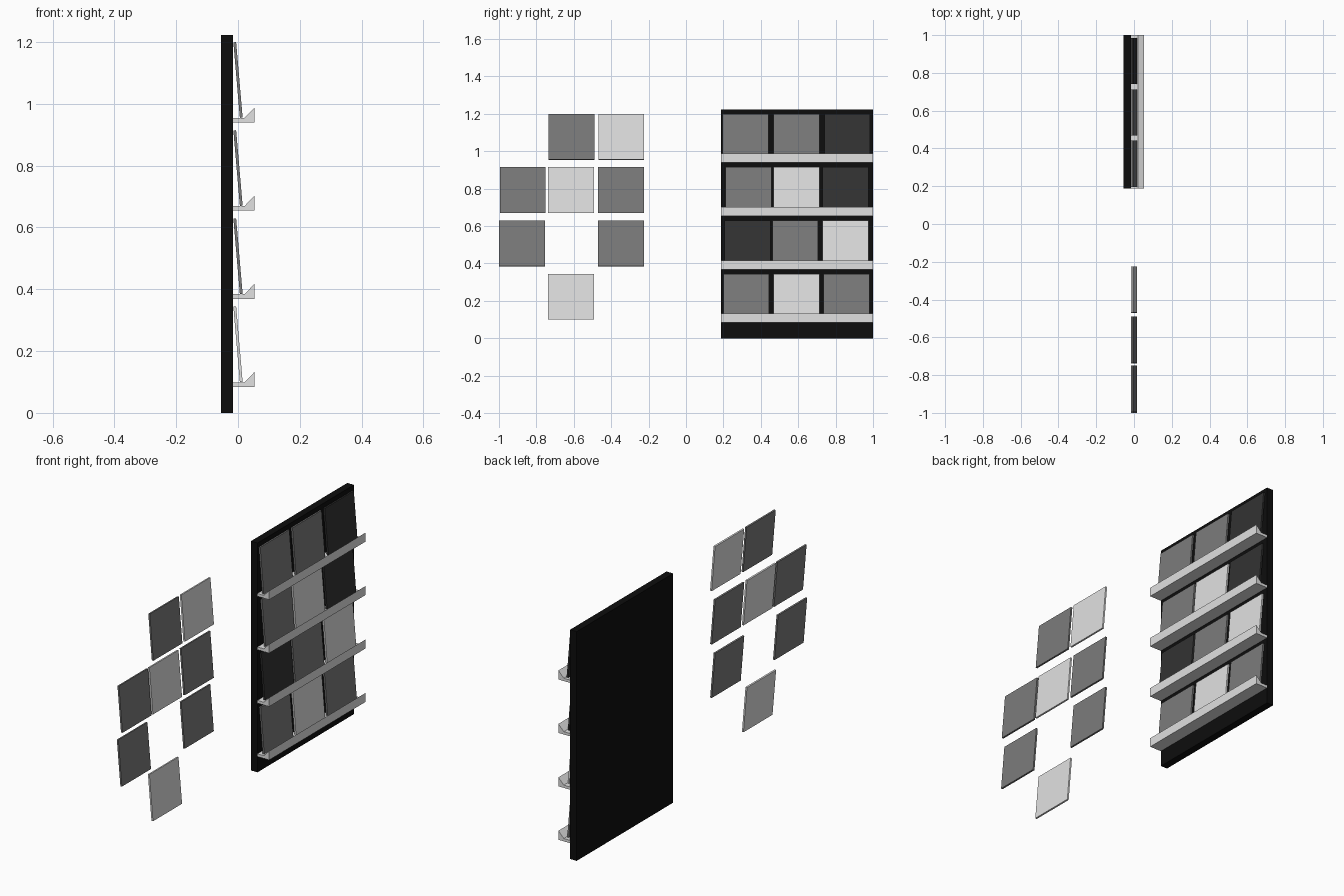
import bpy
import bmesh

if "Cube" in bpy.data.objects:
    bpy.data.objects.remove(bpy.data.objects["Cube"], do_unlink=True)


def make_material(name, value):
    mat = bpy.data.materials.new(name)
    mat.use_nodes = True
    colour = (value, value, value, 1)
    mat.diffuse_color = colour
    mat.node_tree.nodes["Principled BSDF"].inputs["Base Color"].default_value = colour
    return mat


black = make_material("black", 0.004)
dark = make_material("dark_grey", 0.033)
mid = make_material("mid_grey", 0.2)
light = make_material("light_grey", 0.75)


def extrude_profile(name, profile, y_start, y_end, mat):
    """Sweep an x-z outline along y into a closed solid."""
    bm = bmesh.new()
    face = bm.faces.new([bm.verts.new((x, y_start, z)) for x, z in profile])
    swept = bmesh.ops.extrude_face_region(bm, geom=[face])["geom"]
    verts = [v for v in swept if isinstance(v, bmesh.types.BMVert)]
    bmesh.ops.translate(bm, verts=verts, vec=(0, y_end - y_start, 0))
    bmesh.ops.recalc_face_normals(bm, faces=bm.faces)
    mesh = bpy.data.meshes.new(name)
    bm.to_mesh(mesh)
    bm.free()
    mesh.materials.append(mat)
    obj = bpy.data.objects.new(name, mesh)
    bpy.context.collection.objects.link(obj)
    return obj


BOARD_START, BOARD_END = 0.187, 1.0
TILE = 0.245

# Back board
extrude_profile("back_board",
                [(-0.055, 0), (-0.016, 0), (-0.016, 1.223), (-0.055, 1.223)],
                BOARD_START, BOARD_END, black)


def add_tile(name, y, base, mat):
    """Thin square panel leaning back against the board plane."""
    z = base + 0.0155
    extrude_profile(name,
                    [(0.006, z), (0.015, z + 0.001),
                     (-0.006, z + TILE), (-0.015, z + TILE - 0.001)],
                    y, y + TILE, mat)


# Each row, bottom to top: tiles on the board, then loose tiles beside it
rows = [
    ([(0.2, mid), (0.468, light), (0.735, mid)],
     [(-0.738, light)]),
    ([(0.206, dark), (0.462, mid), (0.73, light)],
     [(-1.0, mid), (-0.47, mid)]),
    ([(0.211, mid), (0.468, light), (0.73, dark)],
     [(-0.995, mid), (-0.738, light), (-0.47, mid)]),
    ([(0.196, mid), (0.468, mid), (0.74, dark)],
     [(-0.735, mid), (-0.469, light)]),
]

for i, (shelved, loose) in enumerate(rows):
    base = 0.084 + 0.285 * i
    # Ledge with a sloped front lip
    extrude_profile(f"ledge_{i + 1}",
                    [(-0.016, base), (0.053, base), (0.053, base + 0.048),
                     (0.021, base + 0.015), (-0.016, base + 0.015)],
                    BOARD_START, BOARD_END, light)
    for j, (y, mat) in enumerate(shelved):
        add_tile(f"shelf_tile_{i + 1}_{j + 1}", y, base, mat)
    for j, (y, mat) in enumerate(loose):
        add_tile(f"loose_tile_{i + 1}_{j + 1}", y, base, mat)
